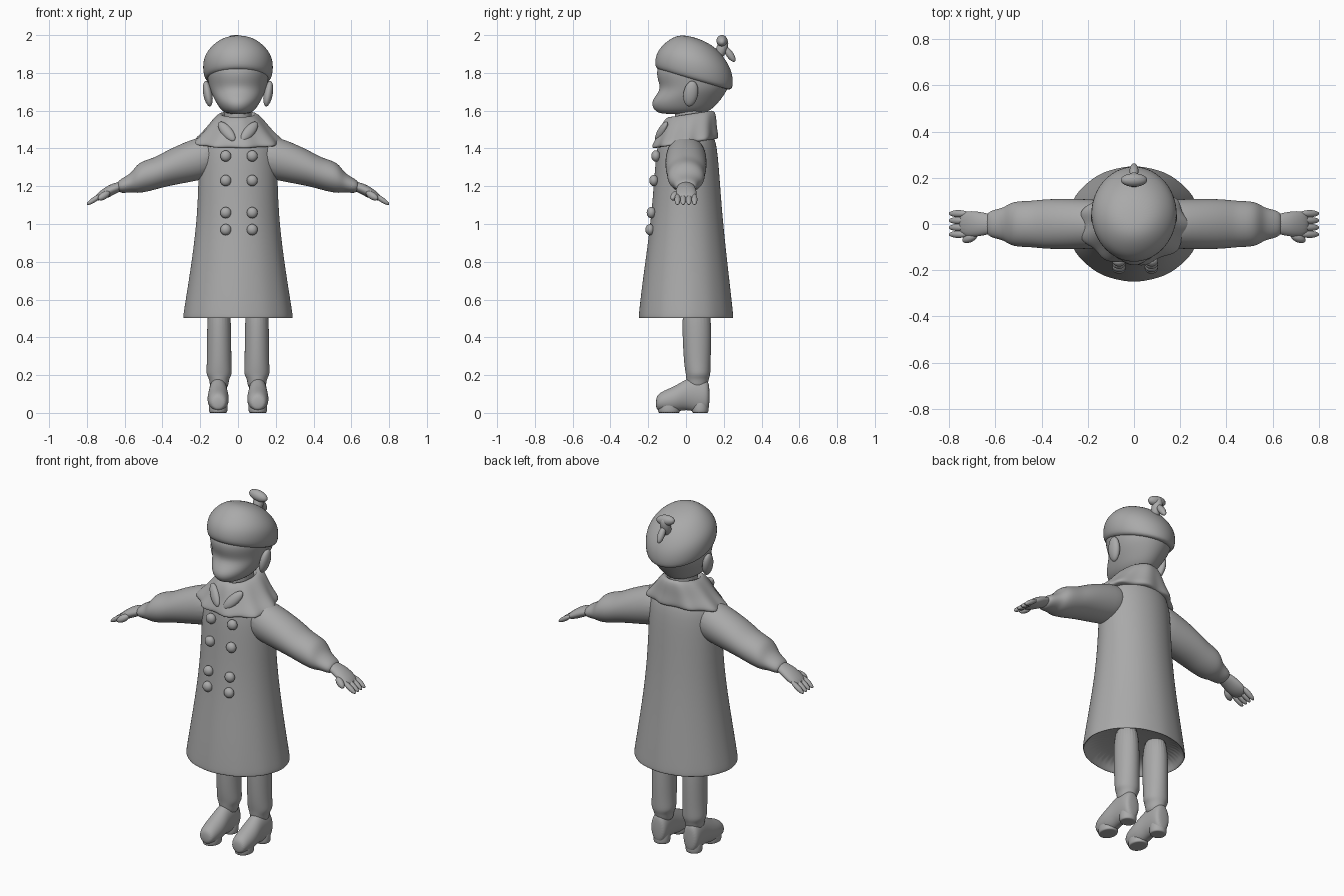
import bpy, bmesh
from math import cos, sin, pi, radians
from mathutils import Matrix, Vector, Euler

default_cube = bpy.data.objects.get("Cube")
if default_cube:
    bpy.data.objects.remove(default_cube, do_unlink=True)

clay = bpy.data.materials.new("clay grey")
clay.use_nodes = True
grey = (.4, .4, .4, 1)
clay.diffuse_color = grey
clay.node_tree.nodes["Principled BSDF"].inputs["Base Color"].default_value = grey


def finish(name, bm, side, levels):
    """Put the part on its side of the body and turn it into a smooth object."""
    for vert in bm.verts:
        vert.co.x *= side
    bmesh.ops.recalc_face_normals(bm, faces=bm.faces)
    mesh = bpy.data.meshes.new(name)
    bm.to_mesh(mesh)
    bm.free()
    part = bpy.data.objects.new(name, mesh)
    bpy.context.collection.objects.link(part)
    mesh.materials.append(clay)
    subdivision = part.modifiers.new("smooth", "SUBSURF")
    subdivision.levels = subdivision.render_levels = levels
    for polygon in mesh.polygons:
        polygon.use_smooth = True


def loft(name, rings, axis="z", side=1, shift=0, segments=24, tilt=0, folds=0, ruffle=0):
    """Skin oval rings, each (position, half width, low edge, high edge).

    Folds ripple the outline and grow stronger towards the last ring.
    """
    bm = bmesh.new()
    loops = []
    for index, (position, half, low, high) in enumerate(rings):
        strength = ruffle * (index / len(rings)) ** 2
        loop = []
        for step in range(segments):
            angle = 2 * pi * step / segments
            ripple = 1 + strength * cos(folds * angle)
            u = shift + half * ripple * cos(angle)
            v = (low + high) / 2 + (high - low) / 2 * ripple * sin(angle)
            t = position + tilt * v
            place = {"x": (t, u, v), "y": (u, t, v), "z": (u, v, t)}[axis]
            loop.append(bm.verts.new(place))
        loops.append(loop)
    for lower, upper in zip(loops, loops[1:]):
        for k in range(segments):
            bm.faces.new((lower[k - 1], lower[k], upper[k], upper[k - 1]))
    bm.faces.new(loops[0])
    bm.faces.new(loops[-1])
    finish(name, bm, side, 2)


def blob(name, place, size, turn=(0, 0, 0), side=1):
    """A rounded lump, turned by degrees around x, y and z."""
    bm = bmesh.new()
    rotation = Euler([radians(angle) for angle in turn]).to_matrix().to_4x4()
    matrix = Matrix.Translation(place) @ rotation @ Matrix.Diagonal(Vector((*size, 1)))
    bmesh.ops.create_uvsphere(bm, u_segments=16, v_segments=10, radius=1, matrix=matrix)
    finish(name, bm, side, 1)


# Coat from neck to hem, folded back under the hem
loft("coat", [
    (1.56, .07, -.06, .09),
    (1.47, .19, -.14, .15),
    (1.38, .21, -.16, .17),
    (1.05, .21, -.18, .19),
    (.7, .26, -.23, .23),
    (.52, .29, -.25, .25),
    (.5, .29, -.25, .25),
    (.5, .28, -.24, .24),
    (.58, .24, -.2, .21),
], segments=48, folds=12, ruffle=.01)

# Double row of buttons following the front of the coat
for row, height in enumerate((1.36, 1.23, 1.06, .97)):
    front = -.16 - (1.36 - height) * .08
    for label, across in (("right", -.065), ("left", .075)):
        blob(f"button_{label}_{row}", (across, front, height), (.03, .025, .03))

# Ruffled collar with a rolled neckline
loft("collar", [
    (1.53, .07, -.07, .1),
    (1.59, .08, -.08, .13),
    (1.57, .12, -.12, .16),
    (1.49, .18, -.15, .16),
    (1.44, .24, -.18, .17),
    (1.42, .23, -.17, .16),
    (1.44, .14, -.1, .1),
], segments=48, tilt=.15, folds=9, ruffle=.13)

# Neck and head with full cheeks and a forward chin
loft("neck", [(1.5, .08, -.06, .1), (1.58, .07, -.06, .1), (1.66, .08, -.06, .1)])
loft("head", [
    (1.58, .05, -.13, .08),
    (1.6, .09, -.17, .13),
    (1.65, .12, -.19, .18),
    (1.71, .15, -.13, .22),
    (1.76, .16, -.15, .24),
    (1.82, .17, -.16, .24),
    (1.87, .14, -.12, .2),
], segments=32)

# Puffy cap, higher at the front, with a curled stem behind
loft("cap", [
    (1.77, .15, -.13, .22),
    (1.78, .18, -.17, .25),
    (1.86, .19, -.16, .25),
    (1.92, .17, -.12, .22),
    (1.98, .11, -.06, .16),
    (2, .04, 0, .08),
], segments=32, tilt=-.28)
blob("stem_base", (0, .19, 1.93), (.03, .03, .06), (-20, 0, 0))
blob("stem_curl", (0, .19, 1.97), (.06, .03, .03), (-15, 10, 0))
blob("stem_tip", (0, .23, 1.9), (.02, .02, .05), (35, 0, 0))

for side, label in ((1, "left"), (-1, "right")):
    blob(f"lapel_{label}", (.06, -.13, 1.49), (.03, .02, .07), (-25, 40, 0), side)
    blob(f"ear_{label}", (.16, .025, 1.69), (.025, .04, .07), (-10, 10, 0), side)

    # Sleeve narrowing to a gathered cuff
    loft(f"sleeve_{label}", [
        (.1, .1, 1.26, 1.47),
        (.2, .11, 1.23, 1.47),
        (.38, .11, 1.2, 1.39),
        (.44, .1, 1.18, 1.35),
        (.53, .1, 1.16, 1.33),
        (.56, .07, 1.17, 1.27),
        (.62, .06, 1.16, 1.24),
        (.64, .04, 1.18, 1.22),
    ], "x", side)

    # Hand with four fingers and a thumb
    loft(f"palm_{label}", [
        (.6, .04, 1.18, 1.23),
        (.65, .05, 1.16, 1.22),
        (.7, .06, 1.13, 1.2),
        (.76, .05, 1.12, 1.15),
    ], "x", side, segments=16)
    for finger in range(4):
        across = .045 - finger * .03
        blob(f"finger_{label}_{finger}", (.76, across, 1.13), (.05, .016, .014), (0, 34, 0), side)
    blob(f"thumb_{label}", (.71, -.06, 1.15), (.04, .02, .02), (0, 30, -25), side)

    # Trouser leg gathered above the shoe
    loft(f"trouser_{label}", [
        (.62, .06, -.02, .13),
        (.4, .065, -.02, .135),
        (.25, .065, -.01, .13),
        (.2, .07, 0, .13),
        (.18, .05, 0, .12),
        (.12, .05, .01, .11),
    ], side=side, shift=.1)

    # Shoe with a rounded toe, raised arch, flat sole and heel
    loft(f"shoe_{label}", [
        (-.16, .03, .02, .08),
        (-.14, .05, .01, .11),
        (-.06, .06, 0, .14),
        (0, .05, .02, .18),
        (.06, .05, 0, .2),
        (.11, .05, 0, .18),
        (.125, .03, .03, .15),
    ], "y", side, shift=.105)
    for piece, width, front, back in (("sole", .05, -.15, -.03), ("heel", .047, .03, .12)):
        loft(f"{piece}_{label}", [
            (0, width - .01, front + .01, back - .01),
            (0, width, front, back),
            (.05, width, front, back),
            (.08, width - .01, front + .01, back - .01),
        ], side=side, shift=.105)
